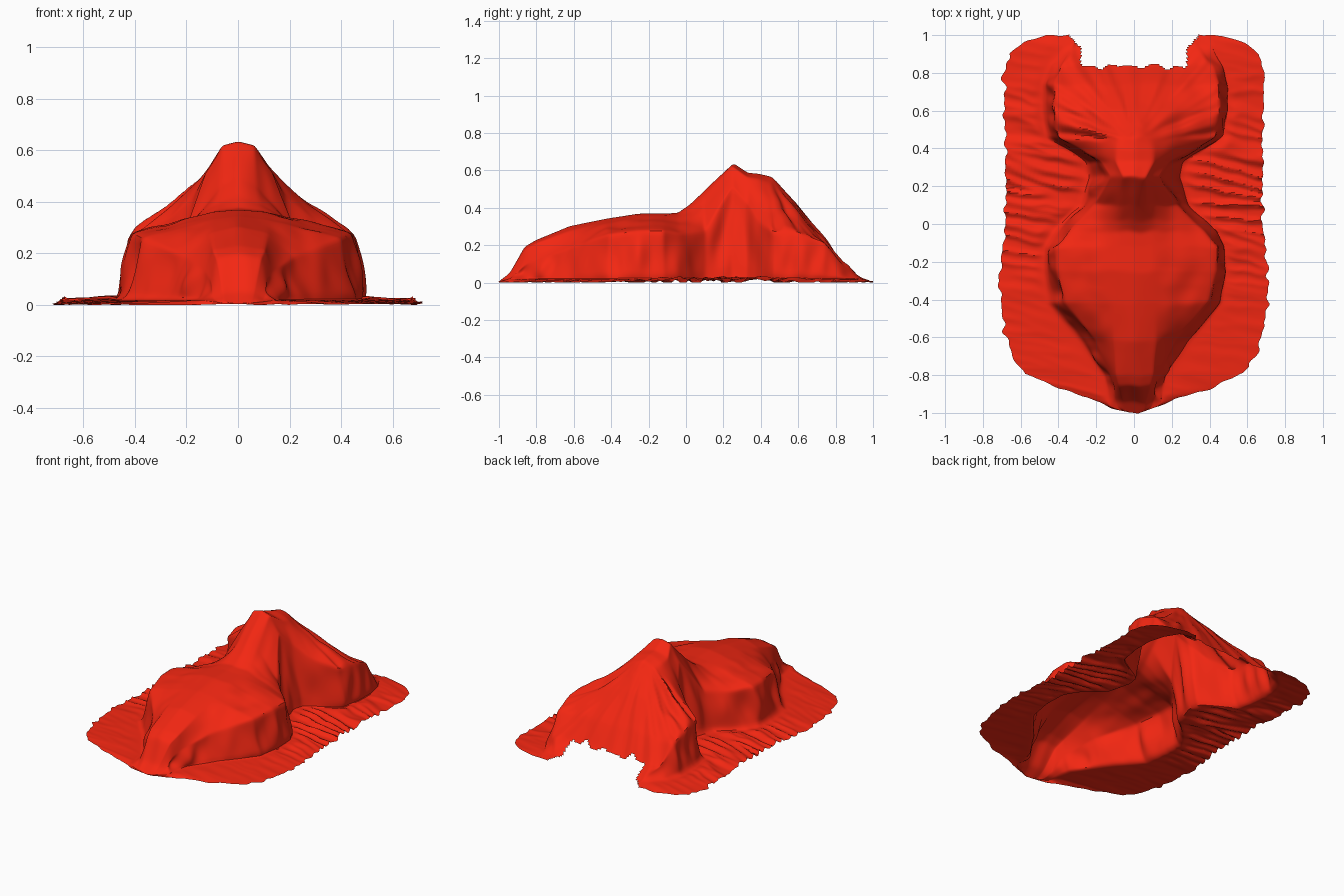
import bpy, bmesh, math
from mathutils import noise, Vector

if "Cube" in bpy.data.objects:
    bpy.data.objects.remove(bpy.data.objects["Cube"])

# Cross-section stations: y, ridge z, ridge edge x/z, shoulder x/z, foot x
STATIONS = [
    (-1.00, .01, .05, .01, .08, .01, .12),
    (-.94, .06, .06, .055, .10, .03, .14),
    (-.86, .20, .085, .185, .11, .10, .15),
    (-.80, .235, .10, .22, .13, .13, .16),
    (-.62, .31, .11, .285, .21, .19, .28),
    (-.42, .35, .11, .335, .385, .265, .45),
    (-.25, .375, .10, .367, .425, .285, .475),
    (-.12, .375, .10, .367, .43, .285, .47),
    (-.04, .38, .09, .37, .36, .27, .43),
    (.02, .425, .08, .40, .30, .27, .37),
    (.10, .50, .07, .465, .22, .28, .28),
    (.25, .645, .06, .63, .13, .52, .235),
    (.33, .595, .10, .57, .18, .42, .25),
    (.39, .59, .10, .56, .29, .33, .34),
    (.46, .575, .09, .535, .42, .285, .46),
    (.60, .42, .11, .40, .44, .28, .485),
    (.74, .24, .12, .235, .435, .22, .485),
    (.84, .09, .15, .09, .40, .10, .46),
    (.94, .02, .12, .02, .33, .025, .40),
    (1.00, .01, .12, .01, .30, .01, .38)]
# Half width of the cloth hem along y
HEM = [(-1, .02), (-.97, .12), (-.92, .24), (-.87, .40), (-.79, .58), (-.7, .645), (-.55, .69),
       (-.3, .715), (0, .68), (.4, .68), (.8, .69), (.9, .66), (.97, .57), (1, .46)]
SEGS = (8, 20, 16, 22)
ROWS = 220


def lookup(table, y):
    for a, b in zip(table, table[1:]):
        if y <= b[0]:
            t = (y - a[0]) / (b[0] - a[0])
            return [p + (q - p) * t for p, q in zip(a, b)][1:]
    return list(table[-1][1:])


def n(x, y, z=0):
    return noise.noise(Vector((x, y, z)))


def profile(y):
    # Points from the centre line out to the hem, tagged by zone
    zc, xa, za, xb, zb, xc = lookup(STATIONS, y)
    w = lookup(HEM, y)[0]
    xc = min(xc, w)
    xb = min(xb, xc)
    xa = min(xa, xb)
    keys = [(0, zc), (xa, za), (xb, zb), (xc, min(.025, zb)), (w, .006)]
    pts = []
    for k, count in enumerate(SEGS):
        (x0, z0), (x1, z1) = keys[k], keys[k + 1]
        for i in range(count):
            t = i / count
            pts.append((x0 + (x1 - x0) * t, z0 + (z1 - z0) * t, k, t))
    pts.append((w, .006, 3, 1))
    return pts


def wrinkle(x, y, z, zone, t):
    side = 1 if x > 0 else -1
    if zone == 3:
        # Sideways creases on the ground skirt
        strength = max(.12, 1 - abs(y - .2) / .7)
        crease = abs(n(x * 2, y * 15 + x * 3, 3))
        z += strength * .07 * max(0, .4 - crease) ** 1.5 * 2 * min(1, 4 * t)
        x += side * t * .025 * n(1, y * 20, side)
    elif zone == 2:
        # Hanging folds on the walls
        x += side * .04 * math.sin(math.pi * t) * n(side * 3, y * 12, z * 3)
    elif zone == 1:
        z += .014 * math.sin(math.pi * t) * n(x * 9, y * 9, 8)
    # Radiating pleats behind the peak
    if .45 < y and zone < 2:
        r = math.hypot(x, y - .43)
        z += min(r, .2) * .2 * n(math.atan2(x, y - .43) * 8, r * 2, 5)
    # The support under the cloth sits slightly off centre
    if zone < 3:
        x += .015 * min(1, abs(x) / .4)
    return x, y + .01 * n(x * 14, y * 6, 9), max(z, .004)


# Build the cloth as one lofted sheet
bm = bmesh.new()
grid = []
for r in range(ROWS + 1):
    y = -1 + 2 * r / ROWS
    half = profile(y)
    row = [(-x, z, k, t) for x, z, k, t in reversed(half[1:])] + half
    grid.append([bm.verts.new(wrinkle(x, y, z, k, t)) for x, z, k, t in row])
for a, b in zip(grid, grid[1:]):
    for i in range(len(a) - 1):
        bm.faces.new((a[i], a[i + 1], b[i + 1], b[i]))

# Soften the creases between stations
for _ in range(3):
    bmesh.ops.smooth_vert(bm, verts=[v for v in bm.verts if not v.is_boundary], factor=.5,
                          use_axis_x=True, use_axis_y=True, use_axis_z=True)

# Cut the gathered notch in the rear hem
cut = []
for f in bm.faces:
    c = f.calc_center_median()
    inner = .28 + max(0, c.y - .93) * .9
    if c.y > .835 + .04 * n(c.x * 14, 2) and abs(c.x) < inner:
        cut.append(f)
bmesh.ops.delete(bm, geom=cut, context='FACES')
low = min(v.co.z for v in bm.verts)
for v in bm.verts:
    v.co.z -= low

mesh = bpy.data.meshes.new("draped_cover")
bm.to_mesh(mesh)
bm.free()
cover = bpy.data.objects.new("draped_cover", mesh)
bpy.context.collection.objects.link(cover)

# Red fabric
mat = bpy.data.materials.new("red_fabric")
mat.diffuse_color = (.9, .02, .006, 1)
mat.use_nodes = True
mat.node_tree.nodes["Principled BSDF"].inputs["Base Color"].default_value = mat.diffuse_color
mesh.materials.append(mat)
bpy.context.view_layer.objects.active = cover
cover.select_set(True)
bpy.ops.object.shade_smooth_by_angle(angle=math.radians(35))
